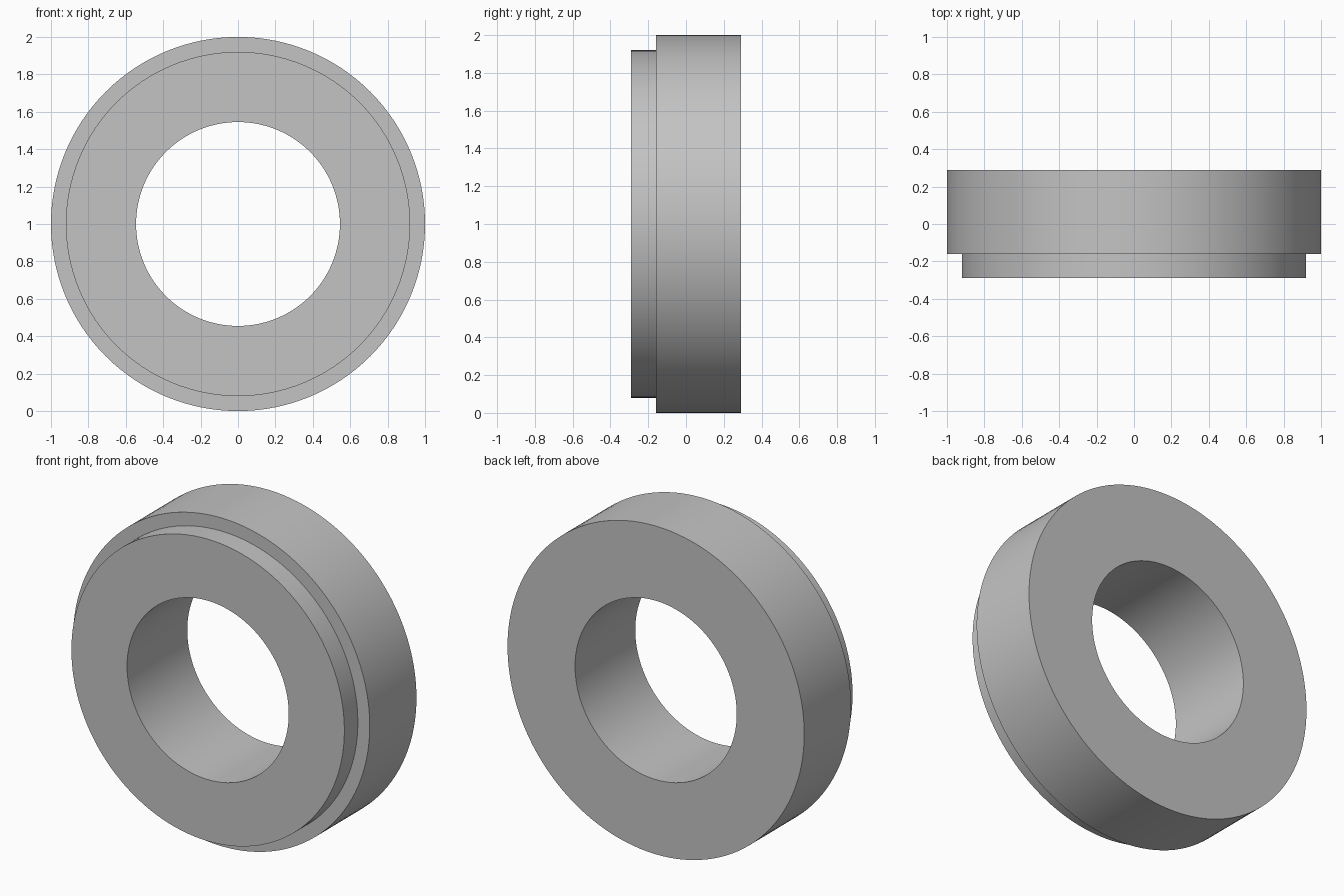
import bpy
import math

cube = bpy.data.objects.get("Cube")
if cube:
    bpy.data.objects.remove(cube, do_unlink=True)

SEGMENTS = 128
CENTRE_Z = 1.0

# Plain grey finish
grey = bpy.data.materials.new("light grey")
grey.use_nodes = True
colour = (0.55, 0.55, 0.55, 1.0)
grey.diffuse_color = colour
grey.node_tree.nodes["Principled BSDF"].inputs["Base Color"].default_value = colour


def lathe(name, profile):
    """Revolve a closed (radius, y) profile around the y axis."""
    count = len(profile)
    verts, faces = [], []
    for s in range(SEGMENTS):
        a = math.tau * s / SEGMENTS
        verts += [(r * math.cos(a), y, CENTRE_Z + r * math.sin(a)) for r, y in profile]
    for s in range(SEGMENTS):
        here, there = s * count, (s + 1) % SEGMENTS * count
        for i in range(count):
            j = (i + 1) % count
            faces.append((here + i, here + j, there + j, there + i))
    mesh = bpy.data.meshes.new(name)
    mesh.from_pydata(verts, [], faces)
    mesh.materials.append(grey)
    obj = bpy.data.objects.new(name, mesh)
    bpy.context.collection.objects.link(obj)
    bpy.ops.object.select_all(action='DESELECT')
    obj.select_set(True)
    bpy.context.view_layer.objects.active = obj
    bpy.ops.object.shade_smooth_by_angle(angle=math.radians(30))
    return obj


# Stepped ring: wide body at the back, narrower shoulder at the front
outer, shoulder, bore = 1.0, 0.92, 0.545
front, step, back = -0.29, -0.16, 0.29
lathe("stepped_ring", [
    (bore, front), (bore, step), (bore, back),
    (outer, back), (outer, step),
    (shoulder, step), (shoulder, front),
])
